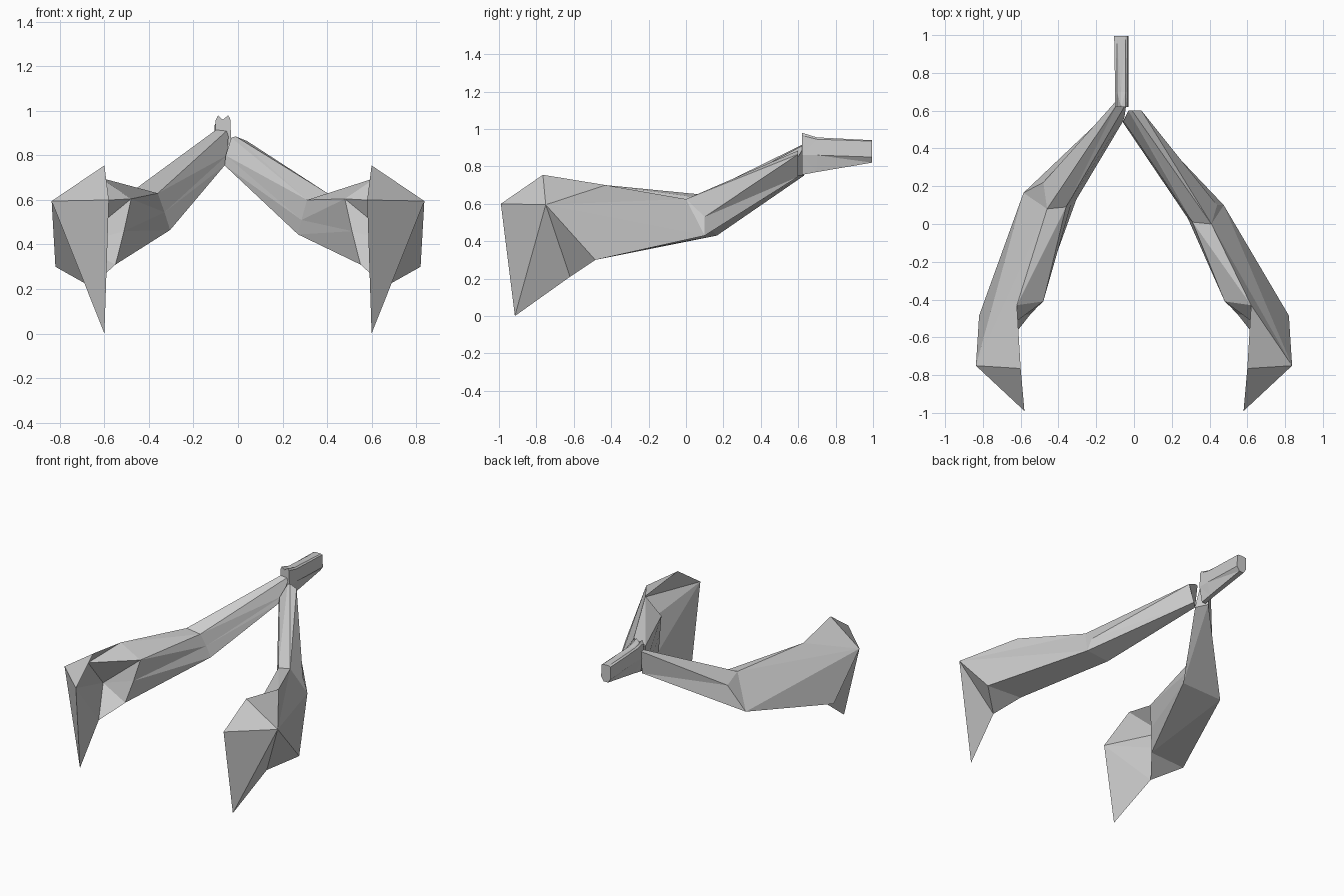
import bpy, bmesh


def build(name, verts, faces):
    bm = bmesh.new()
    vs = [bm.verts.new(v) for v in verts]
    for f in faces:
        bm.faces.new([vs[i] for i in f])
    bmesh.ops.triangulate(bm, faces=[f for f in bm.faces if len(f.verts) == 4])
    bmesh.ops.recalc_face_normals(bm, faces=bm.faces)
    me = bpy.data.meshes.new(name)
    bm.to_mesh(me)
    bm.free()
    ob = bpy.data.objects.new(name, me)
    bpy.context.collection.objects.link(ob)
    return ob


def bridge(a, b, n):
    """Quads joining two n-sided rings that start at indices a and b."""
    return [(a + i, a + (i + 1) % n, b + (i + 1) % n, b + i) for i in range(n)]


# Claw corners, right side (mirrored for the left)
CLAW = [
    (.62, -.43, .70),    # 0 wrist top
    (.48, -.41, .605),   # 1 wrist inner top
    (.512, -.44, .46),   # 2 wrist inner middle
    (.55, -.48, .31),    # 3 wrist inner bottom
    (.82, -.485, .30),   # 4 wrist outer bottom
    (.837, -.75, .595),  # 5 outer corner
    (.60, -.765, .755),  # 6 crest
    (.58, -.99, .60),    # 7 front tip
    (.60, -.915, .0),    # 8 lower spike
    (.66, -.62, .21),    # 9 under the palm
    (.75, -.61, .59),    # 10 cavity top
    (.73, -.47, .40),    # 11 cavity bottom
]
CLAW_FACES = [
    (0, 6, 5), (5, 6, 7), (5, 7, 8), (5, 8, 9), (5, 9, 4), (4, 9, 3),
    (0, 1, 10), (0, 10, 6), (6, 10, 7), (7, 10, 11), (7, 11, 9),
    (7, 9, 8), (1, 11, 10), (1, 2, 11), (2, 3, 9, 11),
]

# Shoulder and elbow rings: top, inner top, inner, bottom, outer bottom, outer top
ARMS = {
    "right_arm": (1, [
        (-.01, .60, .885), (-.03, .60, .88), (-.055, .545, .80),
        (-.06, .54, .755), (.0, .60, .745), (.04, .60, .865)], [
        (.41, .0, .625), (.31, .01, .60), (.285, .03, .51),
        (.27, .06, .445), (.475, .10, .43), (.44, .10, .53)]),
    "left_arm": (-1, [
        (-.085, .64, .925), (-.04, .64, .92), (-.05, .57, .80),
        (-.06, .54, .755), (-.095, .63, .75), (-.10, .645, .91)], [
        (-.46, .08, .65), (-.36, .09, .63), (-.33, .115, .545),
        (-.305, .13, .465), (-.585, .165, .43), (-.48, .22, .61)]),
}
FOREARM = [(6, 7, 12), (7, 13, 12), (7, 8, 14, 13), (8, 9, 15, 14),
           (9, 10, 16, 15), (10, 17, 16), (6, 17, 10), (6, 10, 11),
           (6, 12, 17)]

# Arms: shoulder to elbow to claw in one closed shell
for name, (side, shoulder, elbow) in ARMS.items():
    verts = shoulder + elbow + [(side * x, y, z) for x, y, z in CLAW]
    faces = [tuple(range(6))] + bridge(0, 6, 6) + FOREARM
    faces += [tuple(i + 12 for i in f) for f in CLAW_FACES]
    build(name, verts, faces)

# Rear bar with a narrowed underside and a small notched crest at the front
profiles = [
    (.62, [(-.08, .755), (-.05, .755), (-.03, .86), (-.035, .965),
           (-.045, .98), (-.068, .96), (-.09, .98), (-.10, .96), (-.10, .86)]),
    (.70, [(-.08, .77), (-.05, .77), (-.03, .86), (-.035, .945),
           (-.045, .955), (-.068, .95), (-.09, .955), (-.10, .945), (-.10, .86)]),
    (.995, [(-.085, .82), (-.05, .82), (-.03, .85), (-.035, .935),
            (-.045, .94), (-.068, .94), (-.09, .94), (-.105, .935), (-.105, .85)]),
]
bar = [(x, y, z) for y, p in profiles for x, z in p]
build("rear_bar", bar, [tuple(range(9)), tuple(range(18, 27))]
      + bridge(0, 9, 9) + bridge(9, 18, 9))
